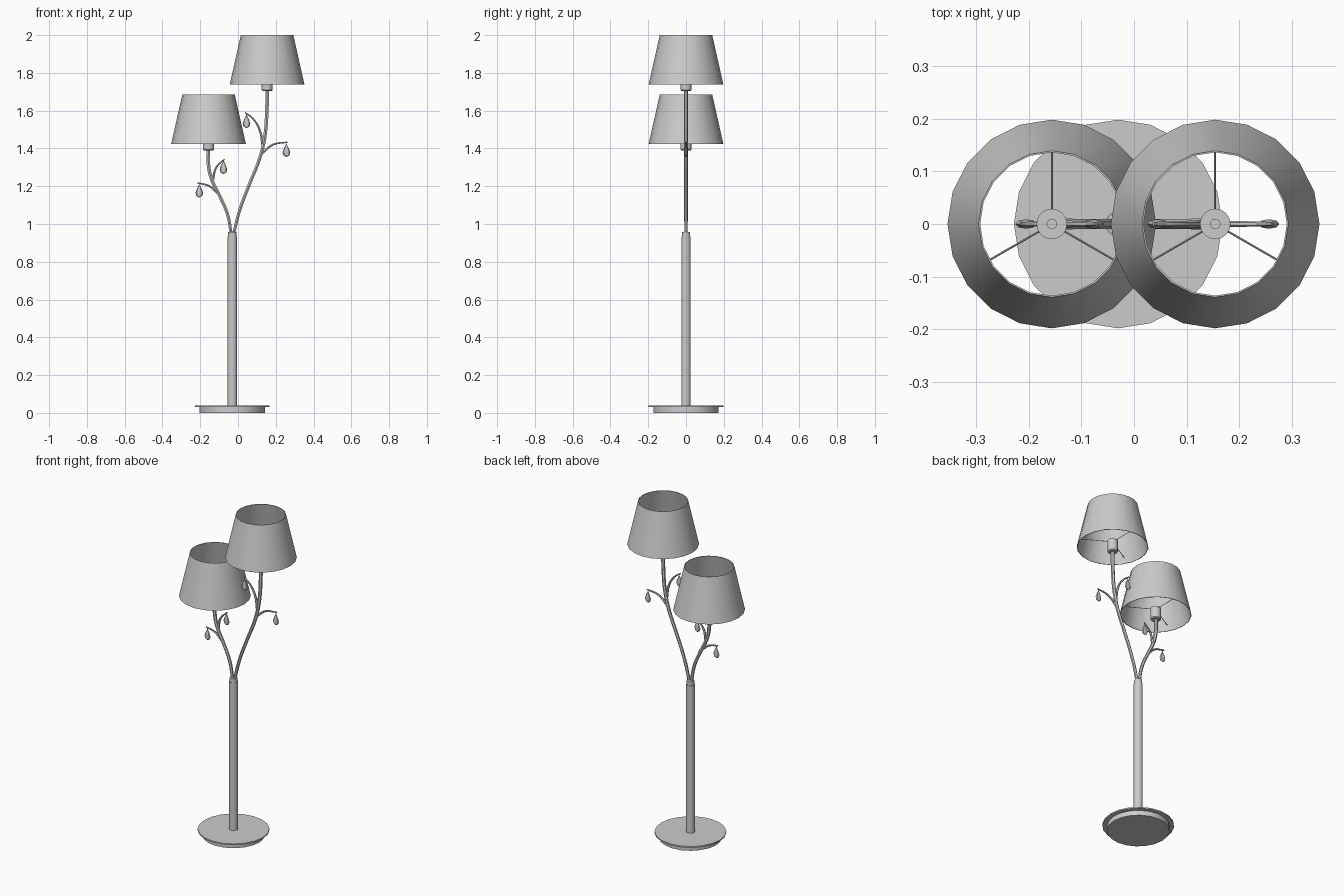
import bpy, bmesh, math
from mathutils import Vector

cube = bpy.data.objects.get("Cube")
if cube:
    bpy.data.objects.remove(cube, do_unlink=True)

grey = bpy.data.materials.new("light_grey")
grey.use_nodes = True
grey.diffuse_color = (0.6, 0.6, 0.6, 1)
grey.node_tree.nodes["Principled BSDF"].inputs["Base Color"].default_value = (0.6, 0.6, 0.6, 1)


def finish(obj, angle=35):
    """Give the part its material and smooth shading with sharp edges."""
    obj.data.materials.clear()
    obj.data.materials.append(grey)
    bpy.ops.object.select_all(action='DESELECT')
    obj.select_set(True)
    bpy.context.view_layer.objects.active = obj
    bpy.ops.object.shade_smooth_by_angle(angle=math.radians(angle))


def lathe(name, profile, x, z=0, sides=20, closed=False, y_scale=1.0, angle=35):
    """Turn a (radius, height) profile about a vertical axis at x."""
    bm = bmesh.new()
    rings = []
    for r, h in profile:
        if r == 0:
            rings.append([bm.verts.new((x, 0, z + h))] * sides)
            continue
        turn = [2 * math.pi * i / sides for i in range(sides)]
        rings.append([bm.verts.new((x + r * math.cos(a), r * math.sin(a) * y_scale, z + h))
                      for a in turn])
    pairs = list(zip(rings, rings[1:]))
    if closed:
        pairs.append((rings[-1], rings[0]))
    for low, high in pairs:
        for i in range(sides):
            j = (i + 1) % sides
            corners = list(dict.fromkeys((low[i], low[j], high[j], high[i])))
            bm.faces.new(corners)
    bmesh.ops.recalc_face_normals(bm, faces=bm.faces)
    mesh = bpy.data.meshes.new(name)
    bm.to_mesh(mesh)
    bm.free()
    obj = bpy.data.objects.new(name, mesh)
    bpy.context.collection.objects.link(obj)
    finish(obj, angle)
    return obj


def tube(name, points, start, end, bevel=1):
    """Tapered round rod through (x, y, z) points."""
    curve = bpy.data.curves.new(name, 'CURVE')
    curve.dimensions = '3D'
    curve.bevel_depth = 1
    curve.bevel_resolution = bevel
    curve.resolution_u = 4
    curve.use_fill_caps = True
    spline = curve.splines.new('BEZIER')
    spline.bezier_points.add(len(points) - 1)
    for i, (bp, co) in enumerate(zip(spline.bezier_points, points)):
        bp.co = co
        bp.handle_left_type = bp.handle_right_type = 'AUTO'
        bp.radius = start + (end - start) * i / (len(points) - 1)
    obj = bpy.data.objects.new(name, curve)
    bpy.context.collection.objects.link(obj)
    bpy.ops.object.select_all(action='DESELECT')
    obj.select_set(True)
    bpy.context.view_layer.objects.active = obj
    bpy.ops.object.convert(target='MESH')
    finish(bpy.context.view_layer.objects.active, 50)


def flat(points):
    return [(x, 0, z) for x, z in points]


# Base and pole
POLE_X = -0.03
lathe("base_foot", [(0, 0), (0.173, 0), (0.173, 0.03), (0, 0.03)], POLE_X)
lathe("base_plate", [(0, 0.03), (0.198, 0.03), (0.198, 0.038), (0, 0.038)], POLE_X)
lathe("pole", [(0, 0.036), (0.025, 0.036), (0.025, 0.935), (0, 0.935)], POLE_X, sides=16)
lathe("pole_cap", [(0, 0.93), (0.022, 0.93), (0.022, 0.958), (0, 0.96)], POLE_X, sides=16)

# Stems
tube("right_stem", flat([(-0.035, 0.94), (-0.055, 1.05), (-0.1, 1.155), (-0.137, 1.23),
                         (-0.155, 1.3), (-0.157, 1.41)]), 0.009, 0.011)
tube("left_stem", flat([(-0.025, 0.94), (0.008, 1.07), (0.06, 1.21), (0.114, 1.345),
                        (0.14, 1.45), (0.152, 1.58), (0.154, 1.72)]), 0.009, 0.011)

# Twigs, each with a hanging drop: path, drop x, drop top
TWIGS = {
    "right_inner": ([(-0.135, 1.22), (-0.115, 1.3), (-0.072, 1.343)], -0.077, 1.34),
    "right_outer": ([(-0.1, 1.155), (-0.15, 1.2), (-0.215, 1.218)], -0.205, 1.215),
    "left_inner": ([(0.132, 1.4), (0.114, 1.5), (0.077, 1.56), (0.037, 1.59)], 0.045, 1.583),
    "left_outer": ([(0.122, 1.37), (0.185, 1.42), (0.262, 1.433)], 0.256, 1.43),
}
DROP = [(0, 0), (0.004, -0.012), (0.013, -0.03), (0.02, -0.05), (0.016, -0.066), (0, -0.076)]
for name, (path, x, top) in TWIGS.items():
    tube(name + "_twig", flat(path), 0.008, 0.004)
    lathe(name + "_drop", DROP, x, top, sides=8, y_scale=0.45, angle=25)

# Shades with sockets and three spokes
SHADE = [(0.198, 0), (0.139, 0.262), (0.136, 0.262), (0.195, 0)]
SOCKET = [(0, -0.033), (0.025, -0.033), (0.029, -0.028), (0.029, 0.04), (0.01, 0.04),
          (0.01, 0.044), (0, 0.044)]
for side, x, z in (("right", -0.156, 1.423), ("left", 0.154, 1.738)):
    lathe(side + "_shade", SHADE, x, z, closed=True)
    lathe(side + "_socket", SOCKET, x, z, sides=16)
    for i in range(3):
        a = math.radians(90 + 120 * i)
        out = Vector((math.cos(a), math.sin(a), 0))
        hub = Vector((x, 0, z + 0.034))
        tube(f"{side}_spoke_{i + 1}", [hub + out * 0.02, hub + out * 0.187], 0.002, 0.002, 0)
